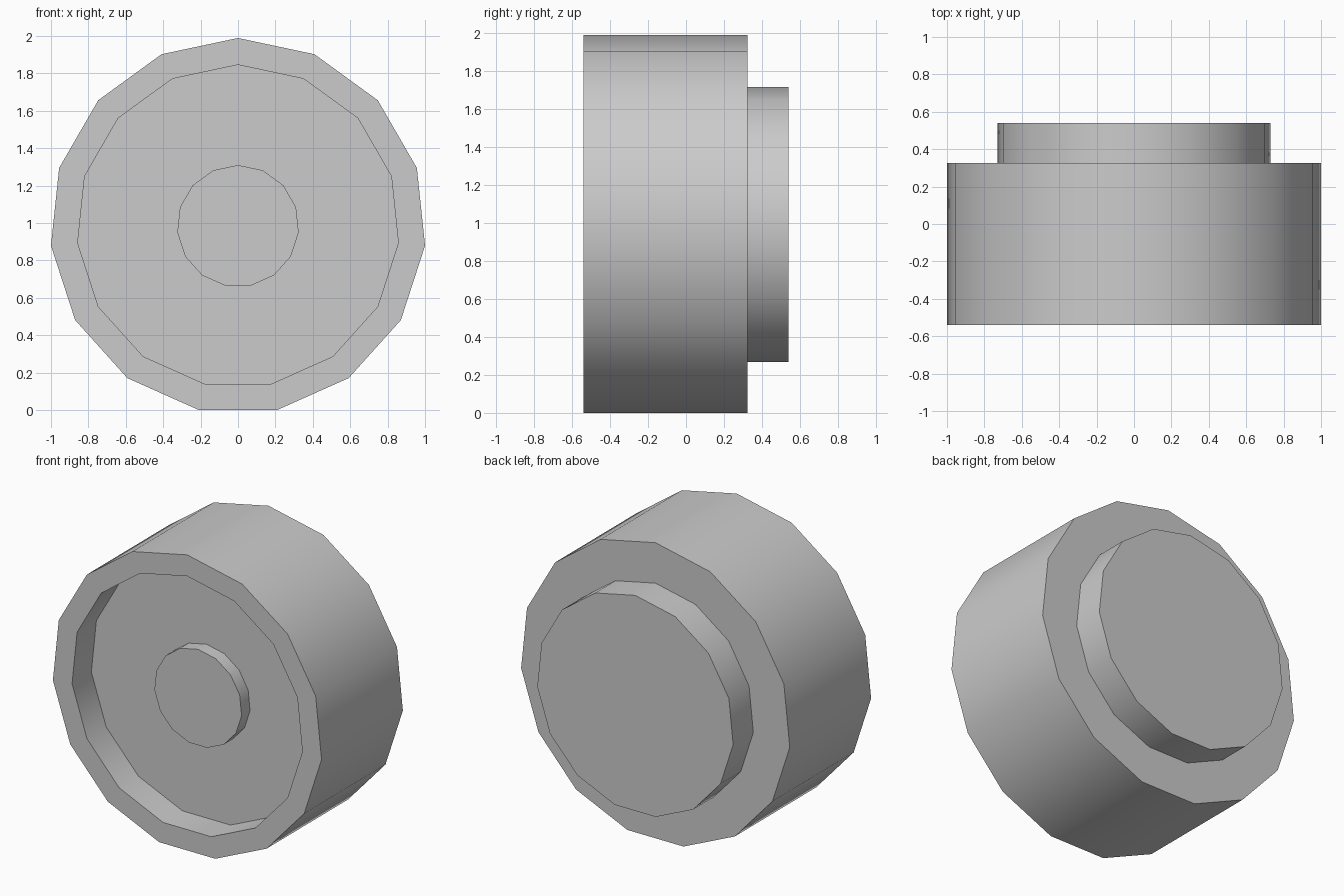
import bpy, math

if "Cube" in bpy.data.objects:
    bpy.data.objects.remove(bpy.data.objects["Cube"])

SIDES = 15
CENTRE_Z = 0.984


def lathe(name, profile):
    """Turn (radius, y) points around the y axle, capping both ends."""
    verts, faces = [], []
    for r, y in profile:
        for k in range(SIDES):
            a = math.pi / 2 + math.tau * k / SIDES   # one corner points straight up
            verts.append((r * math.cos(a), y, CENTRE_Z + r * math.sin(a)))
    for i in range(len(profile) - 1):
        for k in range(SIDES):
            n = (k + 1) % SIDES
            a, b = i * SIDES, (i + 1) * SIDES
            faces.append((a + k, b + k, b + n, a + n))
    last = (len(profile) - 1) * SIDES
    faces.append(tuple(range(SIDES)))
    faces.append(tuple(last + k for k in reversed(range(SIDES))))
    mesh = bpy.data.meshes.new(name)
    mesh.from_pydata(verts, [], faces)
    obj = bpy.data.objects.new(name, mesh)
    bpy.context.collection.objects.link(obj)
    # consistent outward normals, smooth sides with sharp rims
    bpy.ops.object.select_all(action='DESELECT')
    obj.select_set(True)
    bpy.context.view_layer.objects.active = obj
    bpy.ops.object.mode_set(mode='EDIT')
    bpy.ops.mesh.select_all(action='SELECT')
    bpy.ops.mesh.normals_make_consistent(inside=False)
    bpy.ops.object.mode_set(mode='OBJECT')
    bpy.ops.object.shade_smooth_by_angle(angle=math.radians(30))
    return obj


# Wheel: raised hub, recessed face, rim, tread and stepped back plate
lathe("wheel", [
    (0.326, -0.425), (0.326, -0.335),   # hub
    (0.862, -0.335), (0.862, -0.54),    # recess
    (1.0055, -0.54), (1.0055, 0.325),   # rim and tread
    (0.733, 0.325), (0.733, 0.54),      # back plate
])
